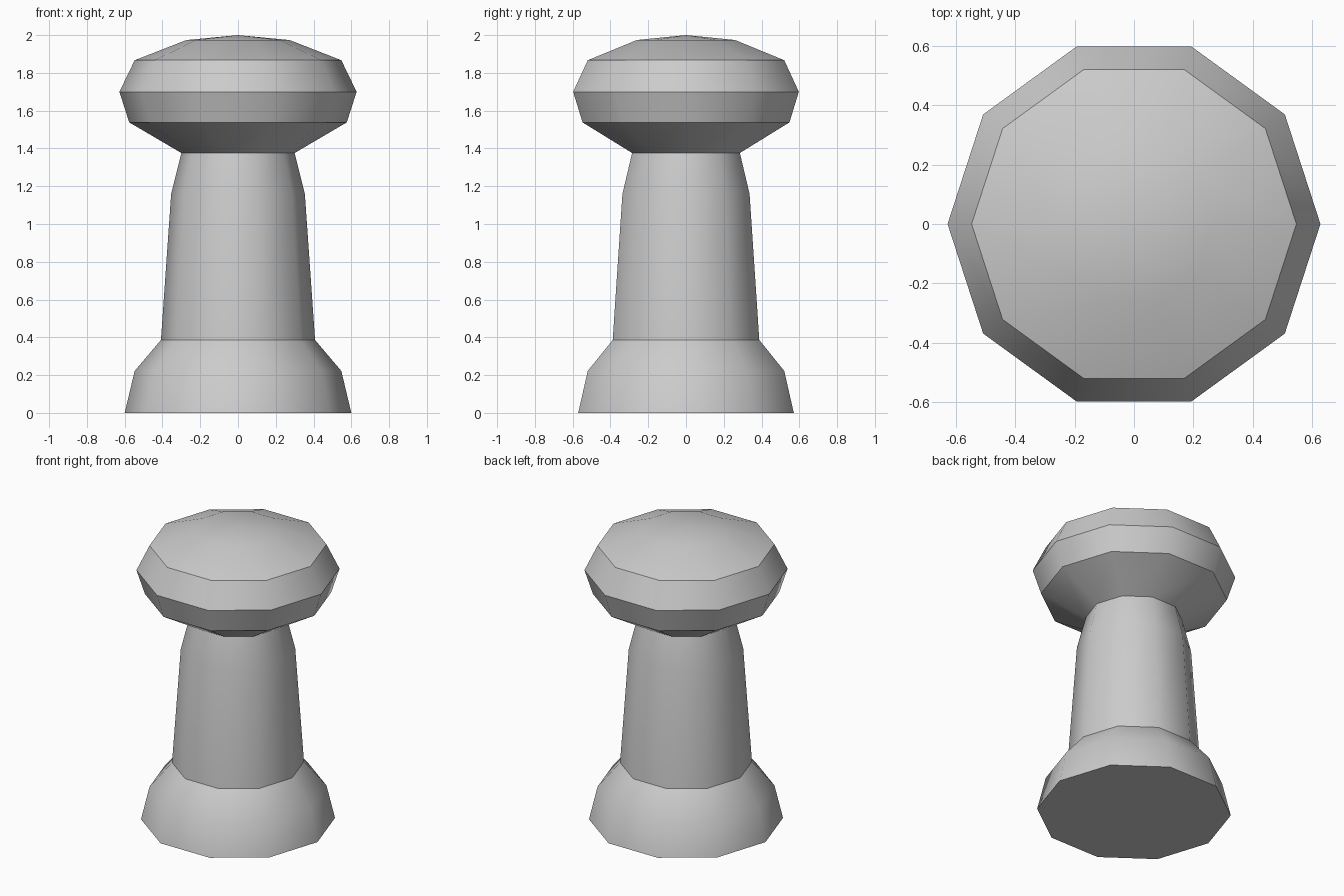
import bpy, bmesh
from math import cos, sin, tau

if "Cube" in bpy.data.objects:
    bpy.data.objects.remove(bpy.data.objects["Cube"])

SIDES = 10
# Profile from foot to crown: radius, height, sharp ring edge
PROFILE = [
    (0.60, 0.0, True), (0.547, 0.222, False),                         # foot
    (0.408, 0.386, True), (0.354, 1.159, False),                      # shaft
    (0.30, 1.376, True), (0.576, 1.538, True), (0.628, 1.70, True),   # head
    (0.547, 1.867, True), (0.273, 1.974, False),                      # crown
]

bm = bmesh.new()
rings = [[bm.verts.new((r * cos(tau * i / SIDES), r * sin(tau * i / SIDES), z))
          for i in range(SIDES)] for r, z, _ in PROFILE]

# Side walls between neighbouring rings
for low, high in zip(rings, rings[1:]):
    for i in range(SIDES):
        j = (i + 1) % SIDES
        bm.faces.new((low[i], low[j], high[j], high[i]))

# Flat underside and shallow pointed top
bm.faces.new(rings[0][::-1])
tip = bm.verts.new((0, 0, 2.0))
for i in range(SIDES):
    bm.faces.new((rings[-1][i], rings[-1][(i + 1) % SIDES], tip))

# Smooth around the body, crisp at the marked rings
for f in bm.faces:
    f.smooth = True
for ring, (_, _, sharp) in zip(rings, PROFILE):
    for i in range(SIDES):
        bm.edges.get((ring[i], ring[(i + 1) % SIDES])).smooth = not sharp

mesh = bpy.data.meshes.new("bollard")
bm.to_mesh(mesh)
bm.free()
bpy.context.collection.objects.link(bpy.data.objects.new("bollard", mesh))
